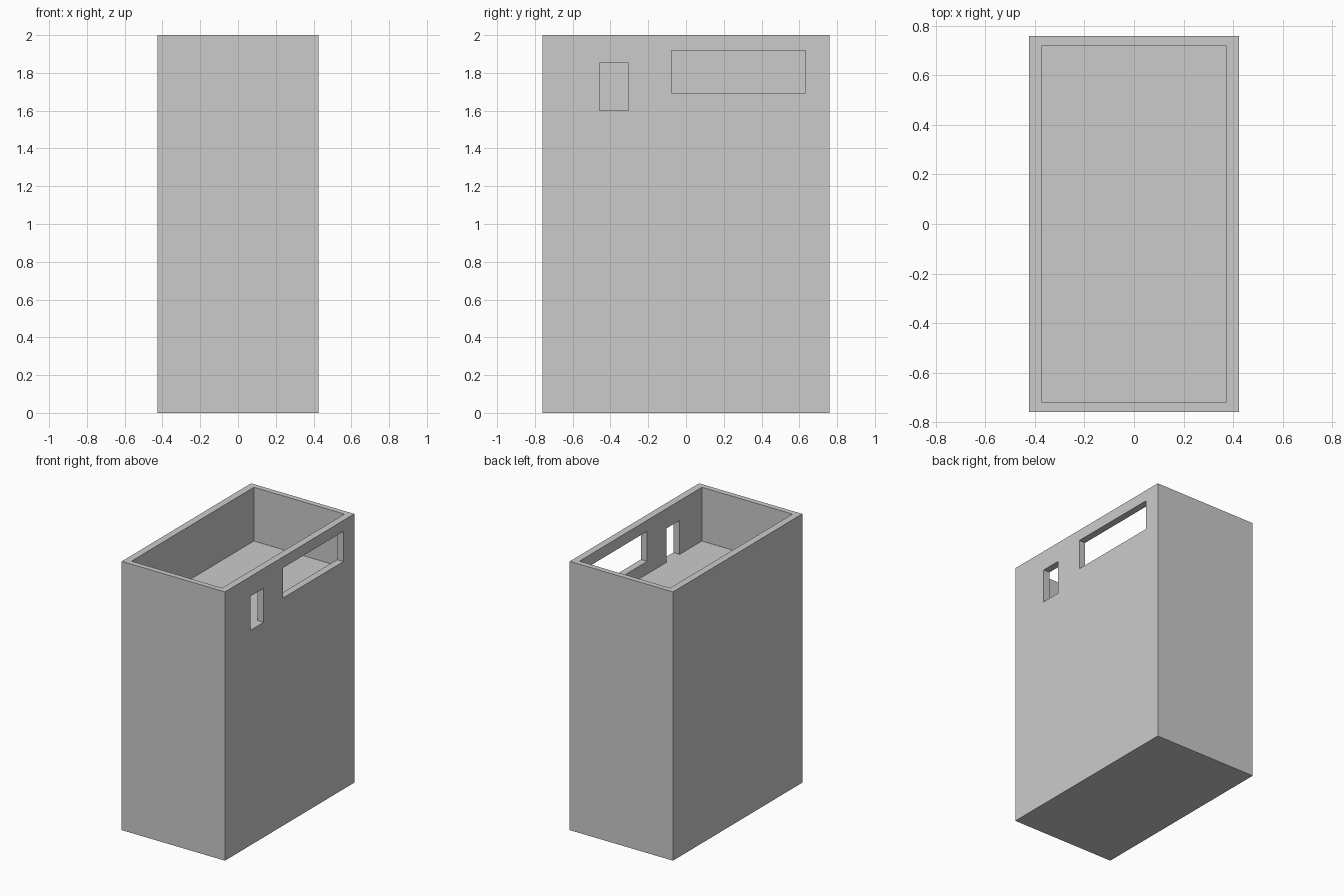
import bpy

if "Cube" in bpy.data.objects:
    bpy.data.objects.remove(bpy.data.objects["Cube"])


def box(name, x, y, z):
    """Box from (min, max) ranges on each axis."""
    bpy.ops.mesh.primitive_cube_add(size=1)
    ob = bpy.context.object
    ob.name = name
    ranges = (x, y, z)
    for v in ob.data.vertices:
        v.co = [hi if c > 0 else lo for c, (lo, hi) in zip(v.co, ranges)]
    return ob


def cut(target, cutter):
    mod = target.modifiers.new(cutter.name, 'BOOLEAN')
    mod.operation = 'DIFFERENCE'
    mod.solver = 'EXACT'
    mod.object = cutter
    bpy.context.view_layer.objects.active = target
    bpy.ops.object.modifier_apply(modifier=mod.name)
    bpy.data.objects.remove(cutter)


# Tall solid block
body = box("building_body", (-0.425, 0.425), (-0.76, 0.76), (0, 2))

# Shallow open recess in the top, leaving a parapet
cut(body, box("roof_recess", (-0.373, 0.373), (-0.72, 0.72), (1.60, 2.2)))

# Two openings through the right-hand wall
cut(body, box("narrow_opening", (0.3, 0.6), (-0.458, -0.305), (1.60, 1.853)))
cut(body, box("wide_opening", (0.3, 0.6), (-0.077, 0.632), (1.694, 1.918)))
